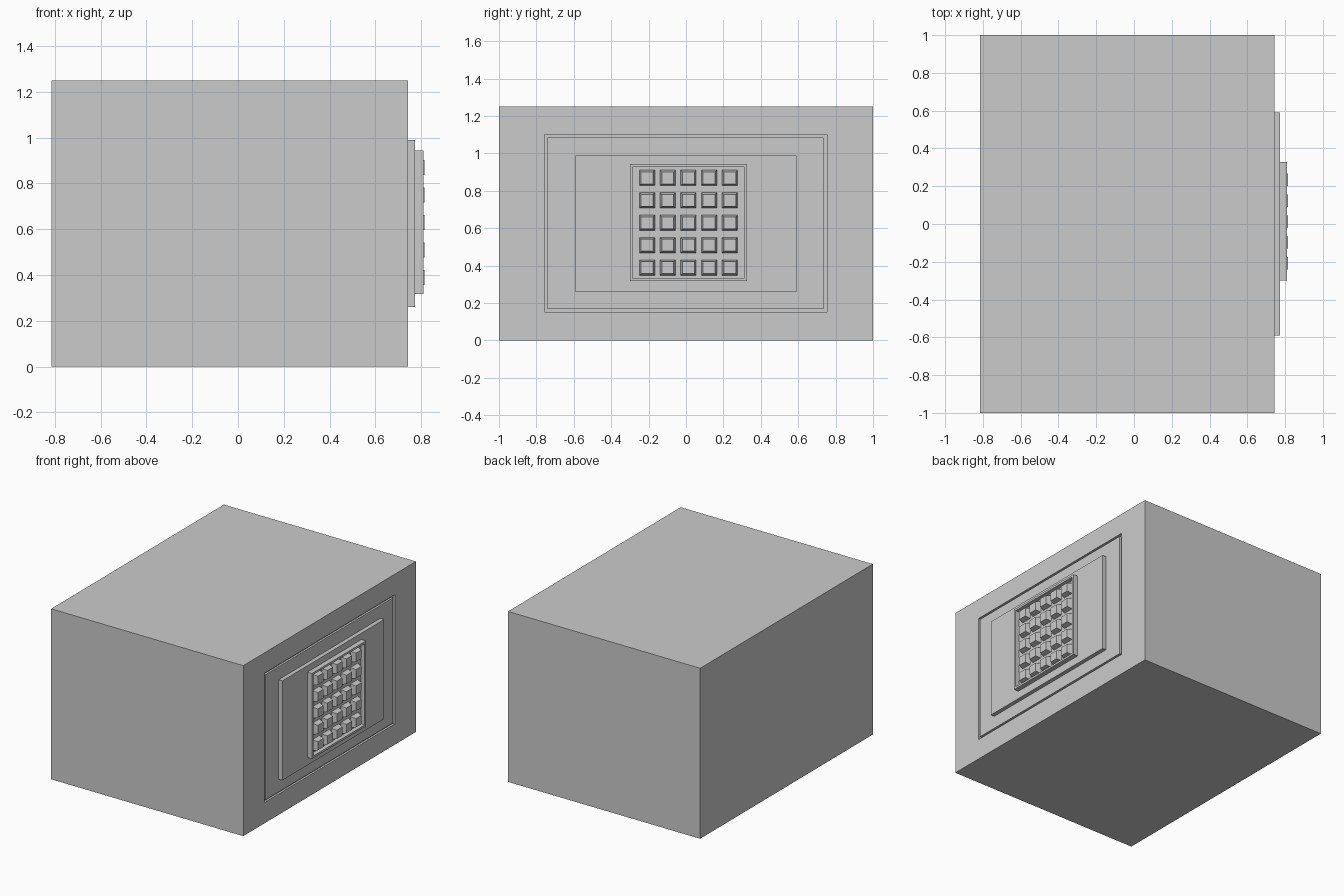
import bpy, bmesh

if "Cube" in bpy.data.objects:
    bpy.data.objects.remove(bpy.data.objects["Cube"])


def loft(name, sections):
    """Solid from rectangular loops (x, y0, y1, z0, z1), capped at both ends."""
    bm = bmesh.new()
    add_loft(bm, sections)
    finish(name, bm)


def add_loft(bm, sections):
    loops = [[bm.verts.new(p) for p in ((x, y0, z0), (x, y1, z0), (x, y1, z1), (x, y0, z1))]
             for x, y0, y1, z0, z1 in sections]
    bm.faces.new(loops[0][::-1])
    for a, b in zip(loops, loops[1:]):
        for i in range(4):
            j = (i + 1) % 4
            bm.faces.new((a[i], a[j], b[j], b[i]))
    bm.faces.new(loops[-1])


def finish(name, bm):
    bmesh.ops.recalc_face_normals(bm, faces=bm.faces)
    mesh = bpy.data.meshes.new(name)
    bm.to_mesh(mesh)
    bm.free()
    bpy.context.collection.objects.link(bpy.data.objects.new(name, mesh))


FRONT = 0.743

# Main block with a narrow rectangular groove cut in its right face
full = (-1, 1, 0, 1.25)
groove_out = (-0.757, 0.755, 0.152, 1.1)
groove_in = (-0.74, 0.735, 0.167, 1.085)
loft("body", [(-0.815, *full), (FRONT, *full),
              (FRONT, *groove_out), (FRONT - 0.015, *groove_out),
              (FRONT - 0.015, *groove_in), (FRONT, *groove_in)])

# Raised panel
panel = (-0.59, 0.59, 0.26, 0.99)
loft("panel", [(FRONT - 0.005, *panel), (0.773, *panel)])

# Keypad tray with a thin rim around a recessed floor
rim_out = (-0.3, 0.327, 0.317, 0.943)
rim_in = (-0.285, 0.311, 0.332, 0.928)
loft("keypad_tray", [(0.768, *rim_out), (0.81, *rim_out),
                     (0.81, *rim_in), (0.778, *rim_in)])

# Five by five grid of tapered keys
bm = bmesh.new()
for row in range(5):
    for col in range(5):
        y, z = -0.208 + 0.1105 * col, 0.389 + 0.12 * row
        add_loft(bm, [(x, y - h, y + h, z - h, z + h)
                      for x, h in ((0.775, 0.042), (0.815, 0.032))])
finish("keys", bm)
